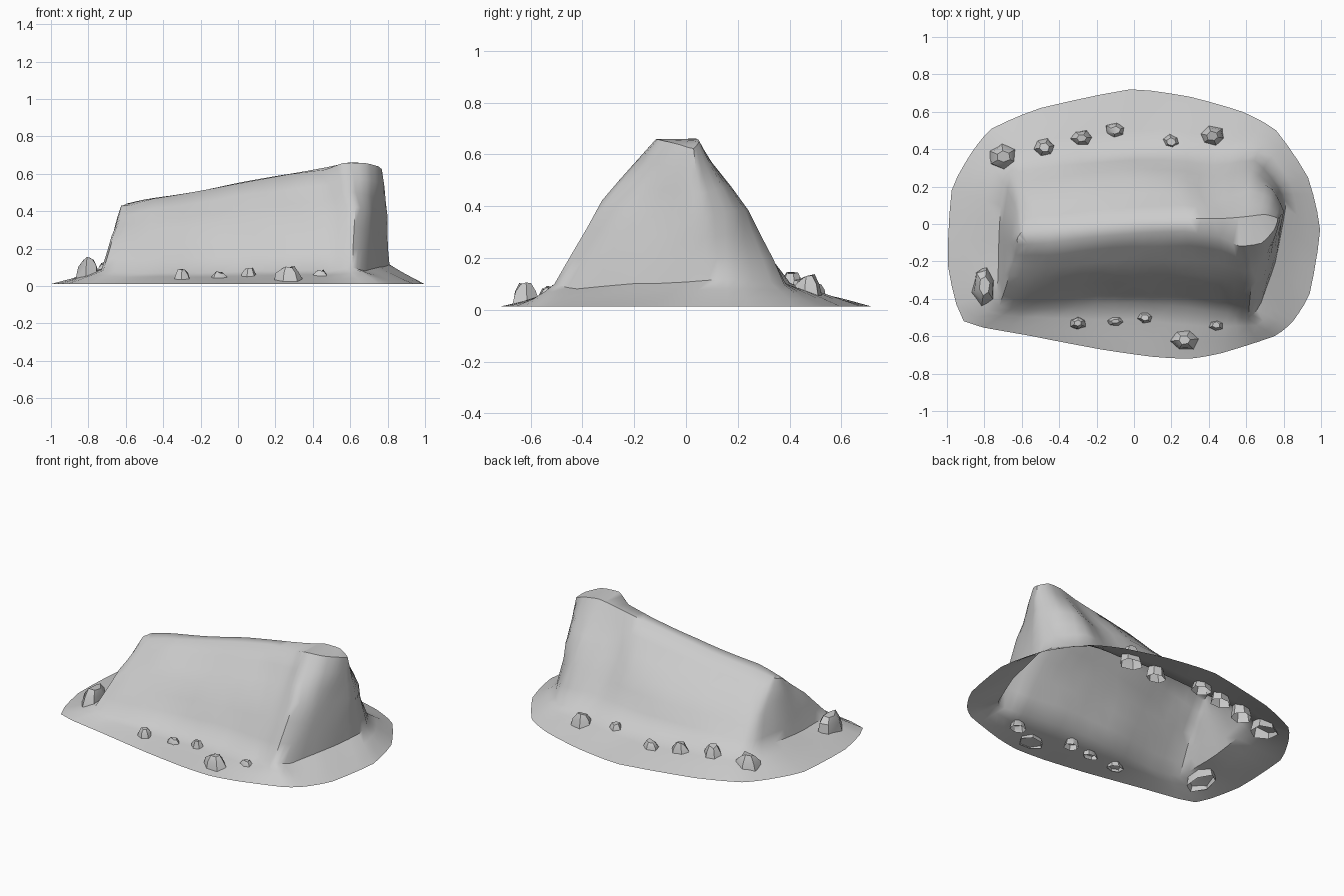
import bpy, bmesh, math, random
from mathutils import Vector, noise

if "Cube" in bpy.data.objects:
    bpy.data.objects.remove(bpy.data.objects["Cube"])

random.seed(4)
SUB = 3  # steps between stations

# Four matching contour rings, counter-clockwise from the front left corner
SKIRT = [(-.91, -.52), (-.57, -.595), (-.18, -.67), (.1, -.71), (.3, -.72), (.47, -.69), (.75, -.6),
         (.85, -.52), (.94, -.37), (.995, -.03), (.93, .25), (.76, .5), (.58, .6), (.3, .68),
         (-.02, .72), (-.5, .62), (-.76, .51), (-.87, .38), (-.975, .18), (-.995, -.22)]
FOOT = [(-.72, -.44, .08), (-.5, -.46, .07), (-.2, -.43, .07), (.1, -.43, .08), (.38, -.46, .08),
        (.5, -.48, .08), (.61, -.51, .1), (.68, -.42, .08), (.75, -.2, .1), (.81, .08, .11),
        (.79, .2, .12), (.66, .38, .1), (.44, .39, .1), (.2, .4, .1), (-.1, .39, .1),
        (-.4, .38, .1), (-.62, .33, .1), (-.68, .26, .1), (-.71, .1, .1), (-.73, -.2, .08)]
WAIST = [(-.67, -.27, .27), (-.48, -.29, .29), (-.2, -.27, .32), (.08, -.26, .35), (.35, -.27, .36),
         (.48, -.29, .38), (.63, -.33, .42), (.7, -.25, .4), (.75, -.12, .38), (.8, .07, .36),
         (.74, .19, .38), (.62, .24, .38), (.4, .18, .38), (.22, .24, .35), (-.05, .23, .33),
         (-.3, .21, .31), (-.58, .17, .28), (-.63, .13, .27), (-.66, .04, .26), (-.68, -.12, .25)]
CREST = [(-.61, -.11, .42), (-.45, -.1, .465), (-.2, -.07, .51), (.05, -.05, .555), (.27, -.04, .6),
         (.46, -.07, .62), (.56, -.12, .66), (.68, -.1, .66), (.75, -.03, .64), (.77, .03, .62),
         (.7, .05, .65), (.6, .04, .66), (.48, .03, .635), (.29, .03, .605), (.05, .02, .56),
         (-.2, 0, .51), (-.45, -.02, .47), (-.59, -.04, .44), (-.61, -.06, .43), (-.62, -.08, .43)]


def smooth_ring(points):
    """Closed curve through the stations."""
    p = [Vector((*q, .012)) if len(q) == 2 else Vector(q) for q in points]
    n, out = len(p), []
    for i in range(n):
        a, b, c, d = p[i - 1], p[i], p[(i + 1) % n], p[(i + 2) % n]
        for s in range(SUB):
            t = s / SUB
            curve = .5 * (2 * b + (c - a) * t + (2 * a - 5 * b + 4 * c - d) * t * t
                          + (3 * b - a - 3 * c + d) * t ** 3)
            out.append(curve.lerp(b.lerp(c, t), .5))
    return out


def finish(bm, name, angle):
    bmesh.ops.recalc_face_normals(bm, faces=bm.faces)
    if sum(f.normal.z * f.calc_area() for f in bm.faces) < 0:
        bmesh.ops.reverse_faces(bm, faces=bm.faces)
    mesh = bpy.data.meshes.new(name)
    bm.to_mesh(mesh)
    bm.free()
    obj = bpy.data.objects.new(name, mesh)
    bpy.context.collection.objects.link(obj)
    bpy.ops.object.select_all(action='DESELECT')
    obj.select_set(True)
    bpy.context.view_layer.objects.active = obj
    bpy.ops.object.shade_smooth_by_angle(angle=math.radians(angle))


# Hollow mound: loft skirt, foot, waist and crest, with uneven rock surface
rings = [smooth_ring(r) for r in (SKIRT, FOOT, WAIST, CREST)]
layers = []
for low, high, steps in zip(rings, rings[1:], (3, 3, 3)):
    for s in range(steps):
        layers.append([a.lerp(b, s / steps) for a, b in zip(low, high)])
layers.append(rings[-1])
bm = bmesh.new()
grid = []
for k, layer in enumerate(layers):
    row = []
    for co in layer:
        if k:
            bump = noise.noise_vector(co * 5)
            co = co + Vector((bump.x, bump.y, bump.z * .7)) * (.012 if k < len(layers) - 1 else .007)
        row.append(bm.verts.new(co))
    grid.append(row)
n = len(grid[0])
for low, high in zip(grid, grid[1:]):
    for i in range(n):
        j = (i + 1) % n
        bm.faces.new((low[i], low[j], high[j], high[i]))
cap = bm.faces.new(grid[-1])
bmesh.ops.triangulate(bm, faces=[cap])
finish(bm, "rock_mound", 50)


def stone(name, x, y, wide, deep, top, turn):
    """Chipped stone, open underneath, half sunk in the skirt."""
    bm = bmesh.new()
    rows = []
    for z, scale in ((.02, 1.0), (top * .72, .78), (top, .42)):
        row = []
        for i in range(6):
            a = math.tau * i / 6 + turn
            r = scale * random.uniform(.85, 1.1)
            row.append(bm.verts.new((x + wide * r * math.cos(a), y + deep * r * math.sin(a),
                                     z * random.uniform(.85, 1.0))))
        rows.append(row)
    for low, high in zip(rows, rows[1:]):
        for i in range(6):
            bm.faces.new((low[i], low[(i + 1) % 6], high[(i + 1) % 6], high[i]))
    bm.faces.new(rows[-1])
    finish(bm, name, 35)


# Loose stones around the foot
STONES = [(-.8, -.33, .07, .12, .16, .3), (.27, -.62, .08, .06, .11, .1), (-.3, -.53, .05, .04, .1, .5),
          (.06, -.5, .05, .04, .1, .2), (-.1, -.52, .05, .03, .08, .9), (.44, -.54, .05, .04, .09, .4),
          (-.48, .41, .07, .06, .15, .2), (-.7, .36, .09, .08, .13, .6), (.42, .47, .08, .06, .14, .8),
          (-.1, .5, .07, .05, .11, .4), (-.28, .46, .07, .05, .13, .1), (.2, .44, .06, .05, .12, .7)]
for i, spec in enumerate(STONES):
    stone(f"loose_stone_{i + 1}", *spec)
